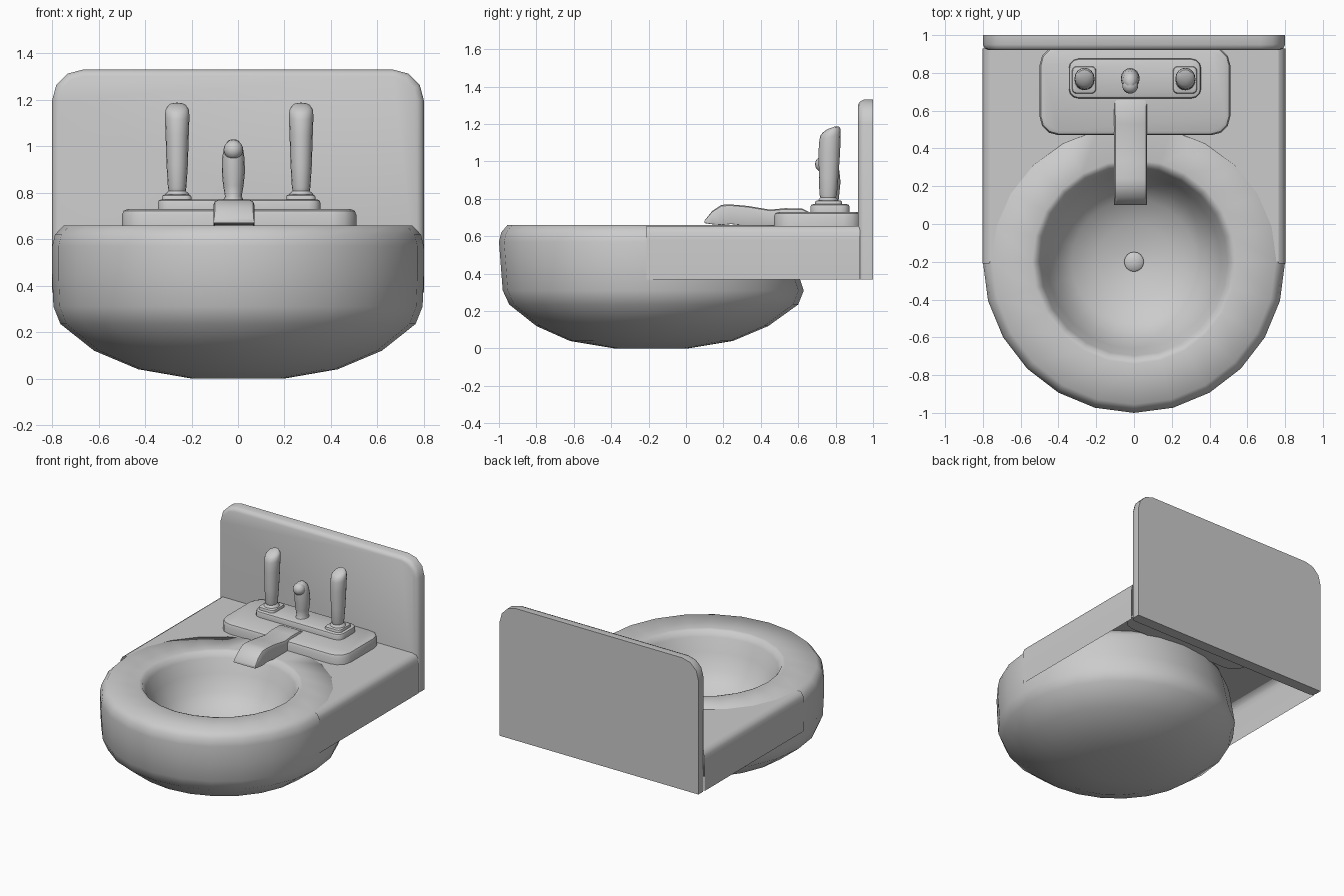
import bpy, bmesh
from math import sin, cos, pi, radians
from mathutils import Vector

if "Cube" in bpy.data.objects:
    bpy.data.objects.remove(bpy.data.objects["Cube"])


def finish(name, bm, angle=40):
    bmesh.ops.remove_doubles(bm, verts=bm.verts, dist=0.0005)
    bmesh.ops.recalc_face_normals(bm, faces=bm.faces)
    me = bpy.data.meshes.new(name)
    bm.to_mesh(me)
    bm.free()
    ob = bpy.data.objects.new(name, me)
    bpy.context.collection.objects.link(ob)
    bpy.ops.object.select_all(action='DESELECT')
    ob.select_set(True)
    bpy.context.view_layer.objects.active = ob
    bpy.ops.object.shade_smooth_by_angle(angle=radians(angle))
    return ob


def loft(name, rings, closed=True, caps=True, angle=40):
    """Skin a list of equally long point rings."""
    bm = bmesh.new()
    vs = [[bm.verts.new(p) for p in ring] for ring in rings]
    n = len(rings[0])
    for a, b in zip(vs, vs[1:]):
        for i in range(n if closed else n - 1):
            j = (i + 1) % n
            bm.faces.new((a[i], a[j], b[j], b[i]))
    if caps:
        bm.faces.new(vs[0])
        bm.faces.new(vs[-1])
    return finish(name, bm, angle)


def ellipse(cx, cy, z, rx, ry, n=16, tilt=0.0, back=None):
    """Ring of points; 'back' gives the rear half its own depth."""
    pts = []
    for i in range(n):
        c, s = cos(2 * pi * i / n), sin(2 * pi * i / n)
        pts.append((cx + rx * c, cy + (back if back and s > 0 else ry) * s, z + tilt * s))
    return pts


def round_rect(x0, x1, y0, y1, r_low, r_high, seg=3):
    pts = []
    for cx, cy, sx, sy, r, start in ((x1, y1, -1, -1, r_high, 0), (x0, y1, 1, -1, r_high, 90),
                                     (x0, y0, 1, 1, r_low, 180), (x1, y0, -1, 1, r_low, 270)):
        for k in range(seg + 1):
            a = radians(start + 90 * k / seg)
            pts.append((cx + sx * r + r * cos(a), cy + sy * r + r * sin(a)))
    return pts


def plate(name, x0, x1, y0, y1, z0, z1, r, b):
    """Rounded slab with a softened top edge."""
    rings = []
    for z, d in ((z0, 0), (z1 - b, 0), (z1 - b * 0.3, b * 0.3), (z1, b)):
        rings.append([(x, y, z) for x, y in
                      round_rect(x0 + d, x1 - d, y0 + d, y1 - d, r - d, r - d)])
    return loft(name, rings)


CY = -0.2  # bowl centre

# basin: (width radius, front radius, rear radius, z), outer shell then hollow
shell = [(0.2, 0.18, 0.21, 0), (0.43, 0.42, 0.45, 0.04), (0.62, 0.6, 0.64, 0.12),
         (0.765, 0.745, 0.80, 0.235), (0.795, 0.78, 0.83, 0.31), (0.8, 0.79, 0.785, 0.44),
         (0.8, 0.8, 0.745, 0.57), (0.788, 0.788, 0.73, 0.62), (0.75, 0.755, 0.72, 0.66)]
hollow = [(0.54, 0.66), (0.52, 0.655), (0.497, 0.615), (0.46, 0.52), (0.405, 0.41),
          (0.33, 0.335), (0.2, 0.28), (0.05, 0.25)]
loft("basin", [ellipse(0, CY, z, w, f, 24, 0, b) for w, f, b, z in shell] +
     [ellipse(0, CY, z, r, r, 24) for r, z in hollow], angle=65)

# drain plug
loft("drain", [ellipse(0, CY, z, r, r, 16) for r, z in
               [(0.052, 0.24), (0.052, 0.265), (0.04, 0.275), (0.012, 0.28)]])

# flat deck behind the basin, with a half-round cutout
bm = bmesh.new()
outline = [(0.7 * cos(pi * i / 12), CY + 0.7 * sin(pi * i / 12)) for i in range(13)]
outline += [(-0.765, CY), (-0.765, 0.93), (0.765, 0.93), (0.765, CY)]
bm.faces.new([bm.verts.new((x, y, 0.656)) for x, y in outline])
bmesh.ops.triangulate(bm, faces=bm.faces)
deck = finish("deck", bm)
if deck.data.polygons[0].normal.z < 0:
    deck.data.flip_normals()

# side skirts
for side, label in ((1, "right"), (-1, "left")):
    edge = [(0.765, 0.656), (0.785, 0.645), (0.798, 0.62), (0.802, 0.58), (0.802, 0.37)]
    rows = [[(side * x, y, z) for x, z in edge] for y in (-0.21, 0.93)]
    ob = loft("skirt_" + label, rows, closed=False, caps=False)
    if ob.data.polygons[-1].normal.x * side < 0:
        ob.data.flip_normals()

# backsplash with rounded upper corners and softened front edge
rings = []
for y, d in ((1.0, 0), (0.95, 0), (0.93, 0.009), (0.92, 0.028)):
    rings.append([(x, y, z) for x, z in
                  round_rect(-0.8 + d, 0.8 - d, 0.37, 1.33 - d, 0.0, 0.13 - d)])
loft("backsplash", rings)

# faucet plates
plate("faucet_base", -0.5, 0.51, 0.47, 0.94, 0.64, 0.73, 0.1, 0.025)
plate("handle_plate", -0.345, 0.355, 0.665, 0.875, 0.72, 0.772, 0.05, 0.015)

# spout: stations of (y, bottom z, top z)
stations = [(0.66, 0.70, 0.728), (0.62, 0.70, 0.748), (0.53, 0.66, 0.75), (0.45, 0.655, 0.742),
            (0.33, 0.655, 0.762), (0.24, 0.665, 0.77), (0.19, 0.66, 0.768), (0.14, 0.664, 0.735),
            (0.10, 0.67, 0.685)]
rings = []
for y, lo, hi in stations:
    r = min(0.02, (hi - lo) * 0.4)
    rings.append([(x, y, z) for x, z in round_rect(-0.105, 0.07, lo, hi, 0.004, r, 2)])
loft("spout", rings)

# tall lever handles: (y, z, rx, ry, tilt)
lever = [(0.76, 0.785, 0.055, 0.055, 0), (0.76, 0.797, 0.05, 0.05, 0), (0.76, 0.808, 0.037, 0.042, 0),
         (0.76, 0.825, 0.04, 0.047, 0), (0.763, 0.92, 0.046, 0.052, 0), (0.766, 1.05, 0.05, 0.058, 0),
         (0.77, 1.13, 0.053, 0.057, 0.015), (0.772, 1.158, 0.05, 0.053, 0.018),
         (0.775, 1.172, 0.04, 0.042, 0.016), (0.777, 1.18, 0.02, 0.02, 0.007)]
for x, label in ((-0.262, "left"), (0.272, "right")):
    plate("lever_foot_" + label, x - 0.066, x + 0.062, 0.69, 0.835, 0.76, 0.792, 0.025, 0.012)
    loft("lever_" + label, [ellipse(x, y, z, rx, ry, 16, t) for y, z, rx, ry, t in lever])

# short centre knob with a rounded head leaning forward
knob = [(0.77, 0.765, 0.045, 0.055), (0.77, 0.785, 0.036, 0.045), (0.77, 0.83, 0.044, 0.05),
        (0.77, 0.89, 0.05, 0.056), (0.765, 0.95, 0.048, 0.055), (0.76, 1.0, 0.04, 0.048),
        (0.755, 1.025, 0.022, 0.028), (0.755, 1.03, 0.008, 0.01)]
loft("centre_knob", [ellipse(-0.02, y, z, rx, ry) for y, z, rx, ry in knob])
bm = bmesh.new()
bmesh.ops.create_uvsphere(bm, u_segments=16, v_segments=10, radius=0.042)
bmesh.ops.translate(bm, verts=bm.verts, vec=Vector((-0.02, 0.732, 0.985)))
finish("knob_head", bm)
